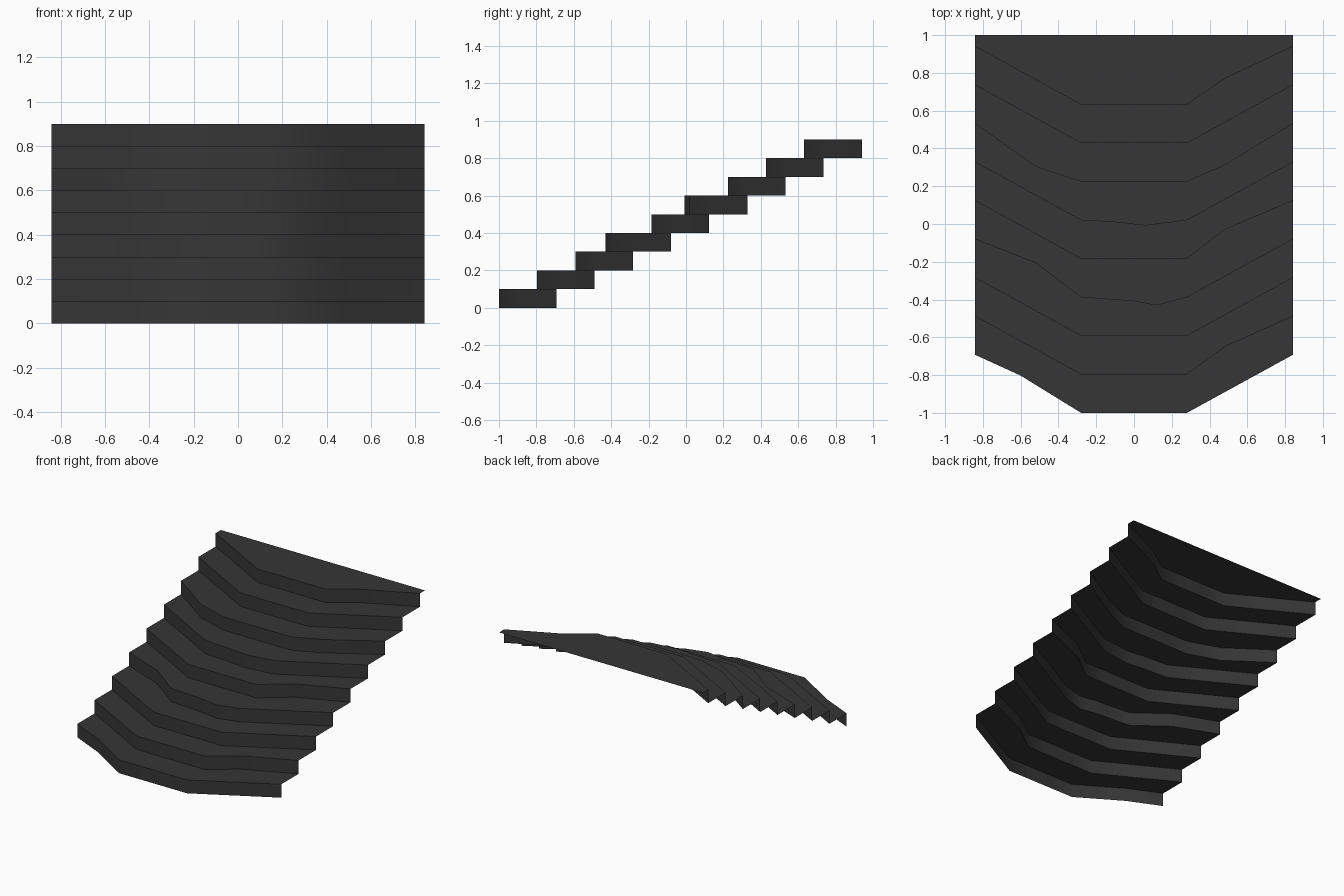
import bpy, bmesh, math

if "Cube" in bpy.data.objects:
    bpy.data.objects.remove(bpy.data.objects["Cube"])

STEPS, RISE, RUN = 9, 0.1, 0.204
HALF, FLAT, DEPTH = 0.842, 0.28, 0.308

# Worn or chipped spots on the step edges: step -> [(x, y offset from the clean edge)]
DENTS = {
    0: [(-0.6, 0.022)],
    1: [(0.48, 0.036)],
    3: [(-0.52, 0.05), (0.0, -0.02), (0.12, -0.043)],
    4: [(0.48, 0.045)],
    5: [(-0.1, -0.01), (0.06, -0.028)],
    6: [(-0.52, -0.052), (0.48, -0.022)],
    8: [(0.48, 0.028)],
}
COLUMNS = [-HALF, -0.6, -0.52, -FLAT, -0.1, 0.0, 0.06, 0.12, FLAT, 0.48, HALF]


def dent(step, x):
    """Offset of a step edge at x, interpolated between its dents."""
    pts = sorted([(c, 0.0) for c in (-HALF, -FLAT, FLAT, HALF)] + DENTS.get(step, []))
    for (x0, a), (x1, b) in zip(pts, pts[1:]):
        if x0 <= x <= x1:
            return a + (b - a) * (x - x0) / (x1 - x0)
    return 0.0


def edge_y(step, x):
    """Chevron edge with a flat middle."""
    slope = max(0.0, abs(x) - FLAT) / (HALF - FLAT)
    return -1 + RUN * step + DEPTH * slope + dent(step, x)


bm = bmesh.new()


def row(ys, z):
    return [bm.verts.new((x, y, z)) for x, y in zip(COLUMNS, ys)]


# Zigzag sheet: riser bottom and top for each step, then the straight back edge
rows = []
for s in range(STEPS):
    ys = [edge_y(s, x) for x in COLUMNS]
    rows += [row(ys, s * RISE), row(ys, (s + 1) * RISE)]
rows.append(row([1.0] * len(COLUMNS), STEPS * RISE))

for lo, hi in zip(rows, rows[1:]):
    for i in range(len(COLUMNS) - 1):
        bm.faces.new((lo[i], lo[i + 1], hi[i + 1], hi[i]))

mesh = bpy.data.meshes.new("stair_steps")
bm.to_mesh(mesh)
bm.free()
stairs = bpy.data.objects.new("stair_steps", mesh)
bpy.context.collection.objects.link(stairs)

# Dark stone colour
mat = bpy.data.materials.new("dark grey stone")
mat.diffuse_color = (0.037, 0.037, 0.037, 1)
mat.use_nodes = True
mat.node_tree.nodes["Principled BSDF"].inputs["Base Color"].default_value = mat.diffuse_color
mesh.materials.append(mat)

# Smooth along the risers, sharp at the step edges
bpy.context.view_layer.objects.active = stairs
stairs.select_set(True)
bpy.ops.object.shade_smooth_by_angle(angle=math.radians(45))
